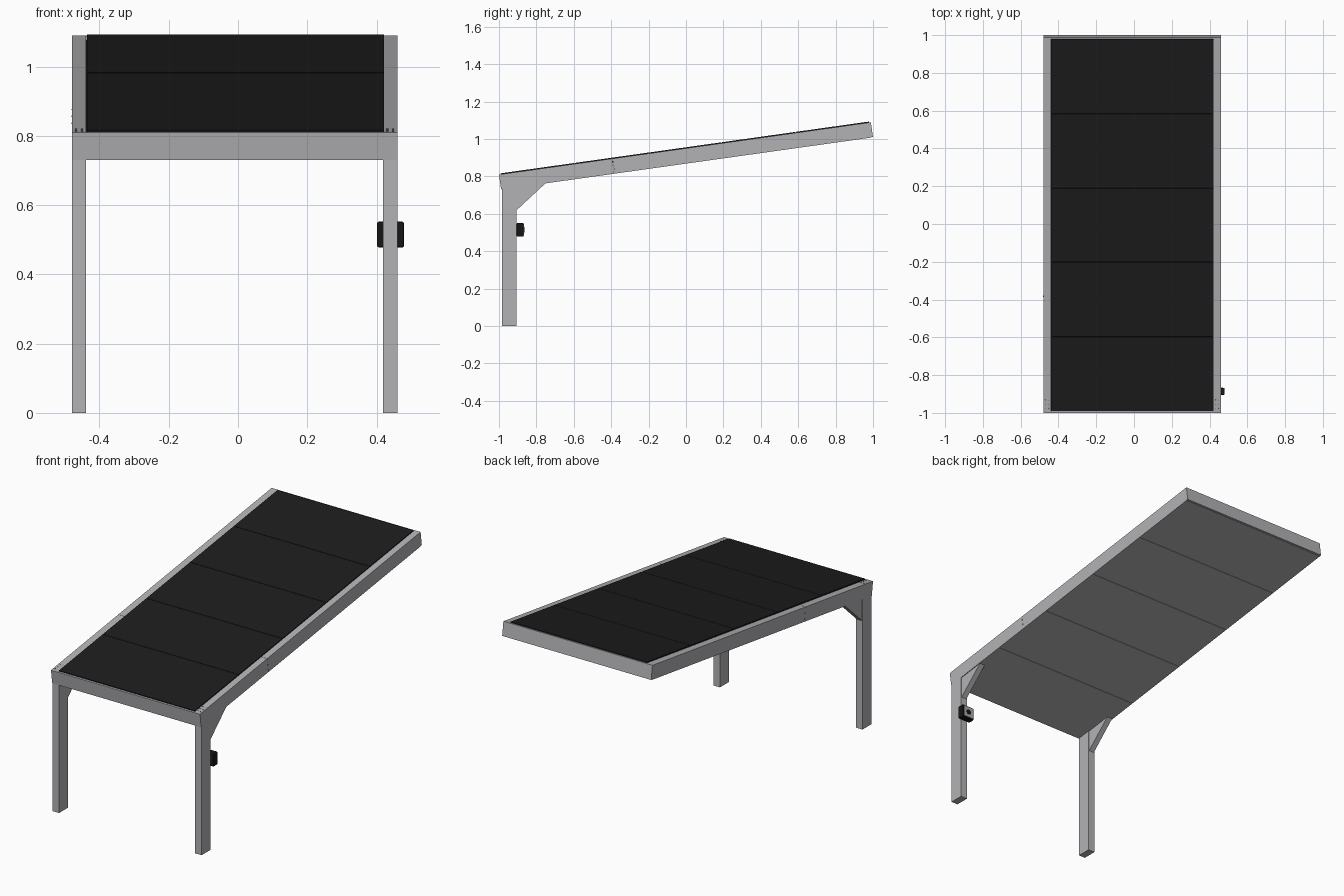
import bpy, bmesh, math
from mathutils import Matrix, Vector

if "Cube" in bpy.data.objects:
    bpy.data.objects.remove(bpy.data.objects["Cube"])


def material(name, rgb):
    m = bpy.data.materials.new(name)
    m.diffuse_color = (*rgb, 1)
    m.use_nodes = True
    m.node_tree.nodes["Principled BSDF"].inputs["Base Color"].default_value = m.diffuse_color
    return m


GREY = material("aluminium grey", (0.45, 0.445, 0.465))
BLACK = material("panel black", (0.012, 0.012, 0.012))
DARK = material("socket black", (0.008, 0.008, 0.008))
PLATE = material("plate grey", (0.40, 0.40, 0.40))
STEEL = material("screw grey", (0.2, 0.2, 0.2))

# Roof frame: y runs up the slope, z is square to it
ROOF = Matrix.Translation((0, -1.0, 0.81)) @ Matrix.Rotation(math.radians(8), 4, 'X')
LENGTH = 2.008
XL, XR, W = -0.48, 0.46, 0.041
WORLD = Matrix.Identity(4)


def finish(name, bm, mat, matrix):
    me = bpy.data.meshes.new(name)
    bmesh.ops.recalc_face_normals(bm, faces=bm.faces)
    bm.to_mesh(me)
    bm.free()
    me.materials.append(mat)
    ob = bpy.data.objects.new(name, me)
    ob.matrix_world = matrix
    bpy.context.collection.objects.link(ob)
    return ob


def box(name, x, y, z, mat, matrix=WORLD, bevel=0):
    bm = bmesh.new()
    bmesh.ops.create_cube(bm, size=1)
    for v in bm.verts:
        v.co = Vector([(r[0] + r[1]) / 2 + c * (r[1] - r[0])
                       for r, c in zip((x, y, z), v.co)])
    if bevel:
        bmesh.ops.bevel(bm, geom=bm.edges[:], offset=bevel, segments=2,
                        affect='EDGES', profile=0.5)
    return finish(name, bm, mat, matrix)


def cylinder(name, centre, axis, radius, depth, mat, matrix=WORLD, sides=12):
    bm = bmesh.new()
    rot = Vector((0, 0, 1)).rotation_difference(Vector(axis)).to_matrix().to_4x4()
    bmesh.ops.create_cone(bm, cap_ends=True, segments=sides, radius1=radius,
                          radius2=radius, depth=depth,
                          matrix=Matrix.Translation(centre) @ rot)
    return finish(name, bm, mat, matrix)


def prism(name, profile, x0, x1, mat):
    bm = bmesh.new()
    a = [bm.verts.new((x0, y, z)) for y, z in profile]
    b = [bm.verts.new((x1, y, z)) for y, z in profile]
    bm.faces.new(a)
    bm.faces.new(b)
    n = len(profile)
    for i in range(n):
        bm.faces.new((a[i], a[(i + 1) % n], b[(i + 1) % n], b[i]))
    return finish(name, bm, mat, WORLD)


# Front and back fascia
T = 0.01
box("front_fascia", (XL, XR), (0, T), (-0.08, 0), GREY, ROOF)
box("back_fascia", (XL, XR), (LENGTH - T, LENGTH), (-0.08, 0), GREY, ROOF)

JOINT = 0.612
for side, x0, outward in (("left", XL, -1), ("right", XR - W, 1)):
    x1 = x0 + W
    # Side rail in two lengths, with pins at the joint
    box(side + "_rail_front", (x0, x1), (T, JOINT - 0.0006), (-0.08, 0), GREY, ROOF)
    box(side + "_rail_back", (x0, x1), (JOINT + 0.0006, LENGTH - T), (-0.08, 0), GREY, ROOF)
    outer = x0 if outward < 0 else x1
    for z in (-0.02, -0.04, -0.06):
        cylinder(side + "_joint_pin", (outer, JOINT + 0.006, z), (1, 0, 0),
                 0.002, 0.001, STEEL, ROOF)
    # Corner screws
    for dx in (0.012, 0.029):
        for y in (0.022, 0.045, 0.068):
            cylinder(side + "_corner_screw", (x0 + dx, y, 0.0005), (0, 0, 1),
                     0.003, 0.002, STEEL, ROOF)
    # Leg and its corner brace
    box(side + "_leg", (x0, x1), (-0.985, -0.905), (0, 0.75), GREY)
    prism(side + "_brace", [(-0.905, 0.62), (-0.905, 0.75), (-0.745, 0.769)],
          x0 + 0.004, x1 - 0.004, GREY)

# Five roof panels with matching underside sheets
PITCH = (LENGTH - 2 * T) / 5
for i in range(5):
    y0 = T + i * PITCH
    y = (y0 + (0.0012 if i else 0), y0 + PITCH - (0.0012 if i < 4 else 0))
    box("roof_panel", (XL + W + 0.003, XR - W + 0.003), y, (-0.015, 0.005), BLACK, ROOF)
    box("underside_sheet", (XL, XR), y, (-0.0815, -0.078), GREY, ROOF)
box("panel_backing", (XL + W, XR - W), (T, LENGTH - T), (-0.022, -0.012), BLACK, ROOF)

# Socket box behind the right leg
CX, CZ = 0.44, 0.515
box("socket_box", (0.402, 0.479), (-0.905, -0.868), (0.478, 0.552), DARK, bevel=0.004)
box("socket_plate", (CX - 0.031, CX + 0.031), (-0.869, -0.865),
    (CZ - 0.031, CZ + 0.031), PLATE)
cylinder("socket_opening", (CX, -0.8648, CZ), (0, 1, 0), 0.015, 0.002, DARK, sides=24)
